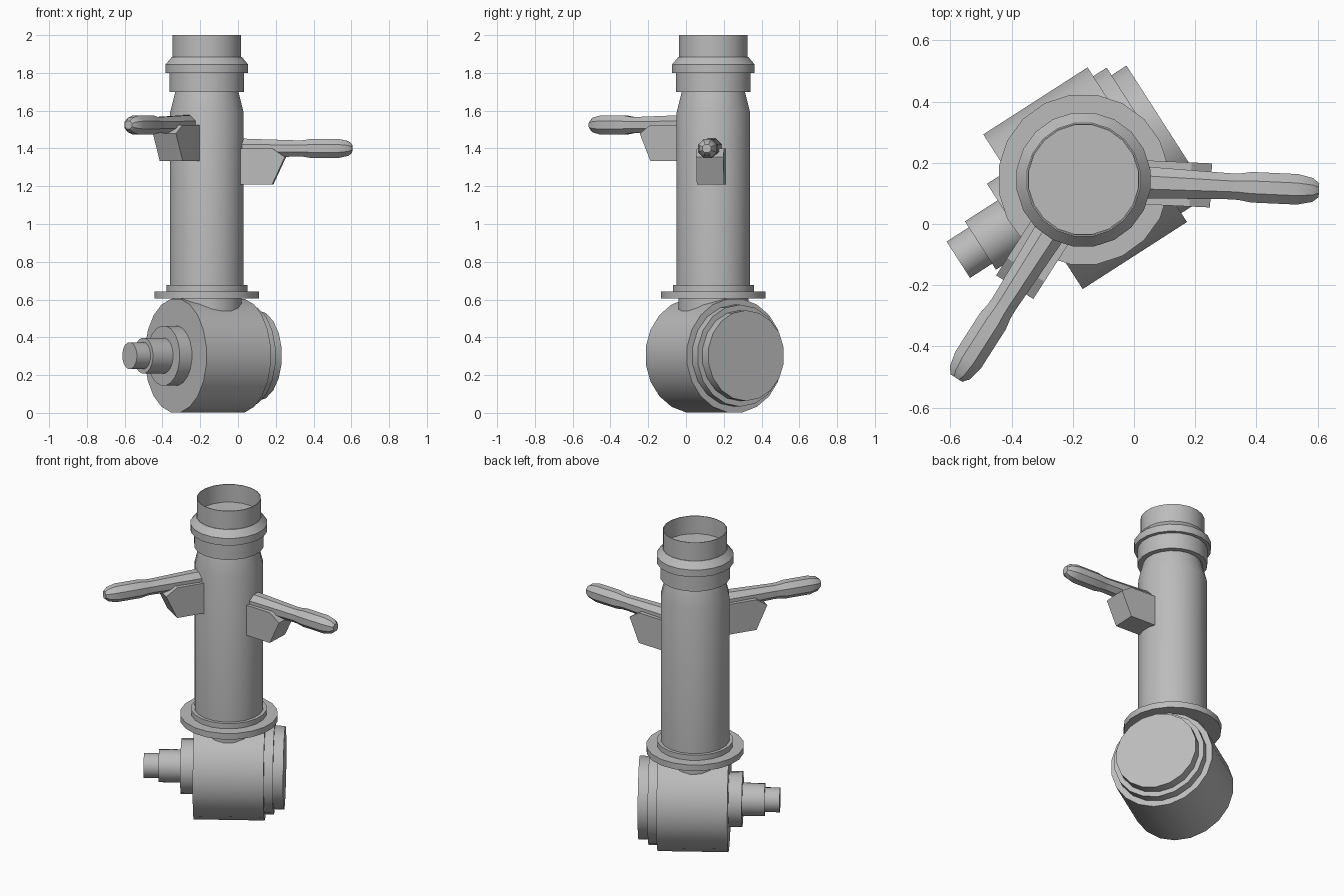
import bpy, bmesh, math
from mathutils import Matrix, Vector

if "Cube" in bpy.data.objects:
    bpy.data.objects.remove(bpy.data.objects["Cube"])

grey = bpy.data.materials.new("plain_grey")
grey.diffuse_color = (0.5, 0.5, 0.5, 1)
grey.use_nodes = True
grey.node_tree.nodes["Principled BSDF"].inputs["Base Color"].default_value = grey.diffuse_color

COL = Vector((-0.165, 0.145, 0))      # column axis


def finish(name, bm, matrix):
    bmesh.ops.remove_doubles(bm, verts=bm.verts, dist=1e-5)
    bmesh.ops.recalc_face_normals(bm, faces=bm.faces)
    me = bpy.data.meshes.new(name)
    bm.to_mesh(me)
    bm.free()
    me.materials.append(grey)
    ob = bpy.data.objects.new(name, me)
    bpy.context.collection.objects.link(ob)
    ob.matrix_world = matrix
    bpy.ops.object.select_all(action='DESELECT')
    ob.select_set(True)
    bpy.context.view_layer.objects.active = ob
    bpy.ops.object.shade_smooth_by_angle(angle=math.radians(30))
    return ob


def lathe(name, profile, matrix, sides=20):
    """Turn (radius, height) pairs around local z, capping both ends."""
    bm = bmesh.new()
    rings = []
    for r, h in profile:
        rings.append([bm.verts.new((r * math.cos(a), r * math.sin(a), h))
                      for a in (2 * math.pi * (i + 0.5) / sides for i in range(sides))])
    for lo, hi in zip(rings, rings[1:]):
        for i in range(sides):
            j = (i + 1) % sides
            bm.faces.new((lo[i], lo[j], hi[j], hi[i]))
    bm.faces.new(rings[0][::-1])
    bm.faces.new(rings[-1])
    return finish(name, bm, matrix)


# Upright column parts, from the neck up to the open cup
up = Matrix.Translation(COL)
lathe("neck", [(0.187, 0.45), (0.187, 0.61)], up)
lathe("base_flange", [(0.28, 0.605), (0.28, 0.643)], up)
lathe("base_ring", [(0.217, 0.64), (0.217, 0.676)], up)
lathe("column", [(0.197, 0.67), (0.197, 1.59), (0.168, 1.705)], up)
lathe("collar", [(0.2, 1.70), (0.2, 1.802)], up)
lathe("collar_rim", [(0.221, 1.80), (0.221, 1.845), (0.187, 1.885)], up)
lathe("top_cup", [(0.184, 1.87), (0.184, 2.0), (0.18, 2.0), (0.18, 1.888)], up)

# Horizontal housing with stepped cap and stepped shaft
axis = Vector((0.84, 0.54, 0)).normalized()
side = Matrix.Translation((-0.33, 0.04, 0.303)) @ axis.to_track_quat('Z', 'Y').to_matrix().to_4x4()
lathe("housing", [(0.304, 0), (0.304, 0.405)], side)
lathe("cap_step", [(0.27, 0.40), (0.27, 0.457)], side, 18)
lathe("cap_end", [(0.24, 0.45), (0.24, 0.515)], side, 18)
lathe("shaft_flange", [(0.16, -0.077), (0.16, 0.01)], side)
lathe("shaft_step", [(0.095, -0.204), (0.095, -0.07)], side)
lathe("shaft_end", [(0.072, -0.29), (0.072, -0.2)], side, 16)

# Two handles, each an eight-sided grip over an angled bracket
GRIP = [(0.05, 0.15), (0.056, 0.2), (0.046, 0.48), (0.047, 0.51), (0.054, 0.55),
        (0.054, 0.70), (0.042, 0.75), (0.024, 0.77)]
BRACKET = [(0.15, 0), (0.35, 0), (0.417, -0.045), (0.35, -0.19), (0.15, -0.19)]
for label, angle, z in (("right", -2.6, 1.40), ("front", 237.4, 1.524)):
    m = Matrix.Translation(COL + Vector((0, 0, z))) @ Matrix.Rotation(math.radians(angle), 4, 'Z')
    lathe(label + "_handle", GRIP, m @ Matrix.Rotation(math.pi / 2, 4, 'Y'), 8)
    bm = bmesh.new()
    face = bm.faces.new([bm.verts.new((d, -0.072, h)) for d, h in BRACKET])
    out = bmesh.ops.extrude_face_region(bm, geom=[face])
    bmesh.ops.translate(bm, vec=(0, 0.144, 0),
                        verts=[v for v in out["geom"] if isinstance(v, bmesh.types.BMVert)])
    finish(label + "_bracket", bm, m)
